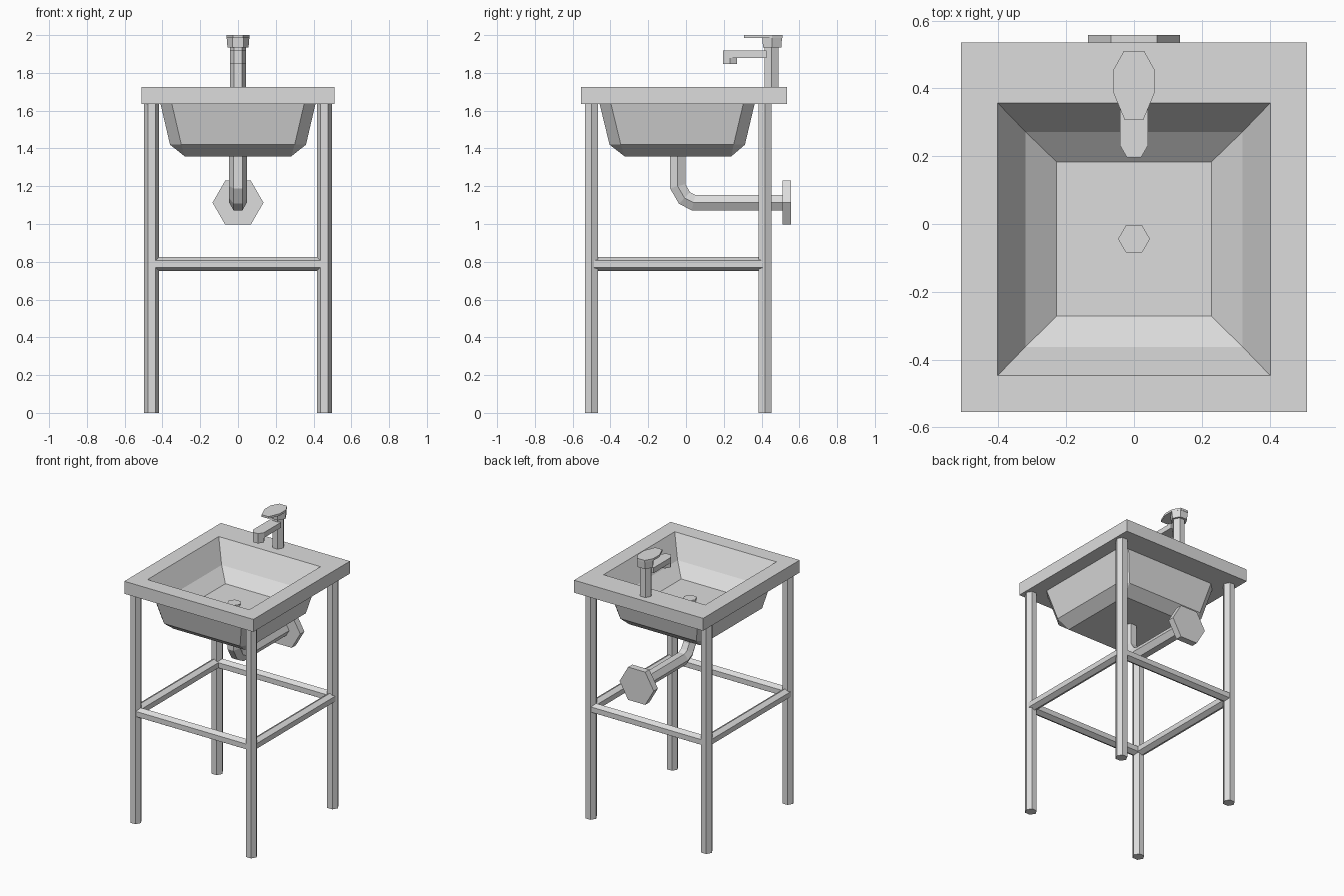
import bpy, bmesh
from math import pi, cos, sin
from mathutils import Vector

if "Cube" in bpy.data.objects:
    bpy.data.objects.remove(bpy.data.objects["Cube"], do_unlink=True)

grey = bpy.data.materials.new("light_grey")
grey.use_nodes = True
GREY = (0.72, 0.72, 0.72, 1)
grey.diffuse_color = GREY
for node in grey.node_tree.nodes:
    if node.type == "BSDF_PRINCIPLED":
        node.inputs["Base Color"].default_value = GREY


def loft(name, rings):
    """Skin a list of equal-length point rings into one capped, flat-shaded object."""
    bm = bmesh.new()
    loops = [[bm.verts.new(p) for p in ring] for ring in rings]
    n = len(loops[0])
    for a, b in zip(loops, loops[1:]):
        for i in range(n):
            j = (i + 1) % n
            bm.faces.new((a[i], a[j], b[j], b[i]))
    bm.faces.new(loops[0])
    bm.faces.new(loops[-1])
    bmesh.ops.remove_doubles(bm, verts=bm.verts, dist=0.0005)
    bmesh.ops.recalc_face_normals(bm, faces=bm.faces)
    mesh = bpy.data.meshes.new(name)
    bm.to_mesh(mesh)
    bm.free()
    mesh.materials.append(grey)
    obj = bpy.data.objects.new(name, mesh)
    bpy.context.collection.objects.link(obj)


def hexagon(center, r, u, v):
    """Hexagon around center with a corner along u."""
    c = Vector(center)
    return [c + r * (cos(k * pi / 3) * u + sin(k * pi / 3) * v) for k in range(6)]


X, Y, Z = Vector((1, 0, 0)), Vector((0, 1, 0)), Vector((0, 0, 1))


def post(name, x, y, z0, z1, r0, r1=None):
    """Upright hexagonal prism, optionally tapered."""
    loft(name, [hexagon((x, y, z0), r0, X, Y), hexagon((x, y, z1), r1 or r0, X, Y)])


def rect(hx, y0, y1, z, c=0):
    """Rectangle ring with corners cut by c."""
    return [(hx, y0 + c, z), (hx, y1 - c, z), (hx - c, y1, z), (c - hx, y1, z),
            (-hx, y1 - c, z), (-hx, y0 + c, z), (c - hx, y0, z), (hx - c, y0, z)]


# Basin: bowl floor, walls, rim, then cut-corner underside
loft("basin", [
    rect(0.228, -0.272, 0.183, 1.50),
    rect(0.32, -0.362, 0.272, 1.575),
    rect(0.402, -0.447, 0.357, 1.724),
    rect(0.51, -0.555, 0.535, 1.724),
    rect(0.51, -0.555, 0.535, 1.635),
    rect(0.41, -0.457, 0.363, 1.635, 0.06),
    rect(0.36, -0.405, 0.312, 1.42, 0.06),
    rect(0.282, -0.325, 0.24, 1.358),
])

# Legs
LEG_X, FRONT, BACK = 0.457, -0.50, 0.418
for side, x in (("right", -LEG_X), ("left", LEG_X)):
    for end, y in (("front", FRONT), ("back", BACK)):
        post(f"{end}_{side}_leg", x, y, 0, 1.635, 0.04)

# Hexagonal rails running between leg centres
RAIL_Z, RAIL_R = 0.787, 0.037
for end, y in (("front", FRONT), ("back", BACK)):
    loft(f"{end}_rail", [hexagon((x, y, RAIL_Z), RAIL_R, Z, Y) for x in (-LEG_X, LEG_X)])
for side, x in (("right", -LEG_X), ("left", LEG_X)):
    loft(f"{side}_rail", [hexagon((x, y, RAIL_Z), RAIL_R, Z, X) for y in (FRONT, BACK)])

# Drain pipe: bent hexagonal tube whose top forms the drain
path = [Vector(p) for p in ((0, -0.044, 1.513), (0, -0.044, 1.2), (0, -0.008, 1.138),
                            (0, 0.04, 1.113), (0, 0.53, 1.113))]
pipe = []
for i, p in enumerate(path):
    before = (p - path[i - 1]).normalized() if i else None
    after = (path[i + 1] - p).normalized() if i + 1 < len(path) else None
    a, b = before or after, after or before
    t = (a + b).normalized()
    pipe.append(hexagon(p, 0.047, X, X.cross(t) / t.dot(a)))
loft("drain_pipe", pipe)
loft("wall_flange", [hexagon((0, y, 1.113), 0.135, X, Z) for y in (0.51, 0.557)])

# Tap
post("tap_body", 0, 0.453, 1.724, 1.94, 0.042)
post("tap_cap", 0, 0.456, 1.935, 1.985, 0.056, 0.06)
post("tap_nozzle", 0, 0.233, 1.848, 1.918, 0.042)
loft("tap_spout", [rect(0.042, 0.233, 0.425, z) for z in (1.88, 1.918)])
lever = [(0.03, 0.51), (0.06, 0.456), (0.06, 0.385), (0.027, 0.306)]
outline = lever + [(-x, y) for x, y in reversed(lever)]
loft("tap_lever", [[(x, y, z) for x, y in outline] for z in (1.985, 2.0)])
